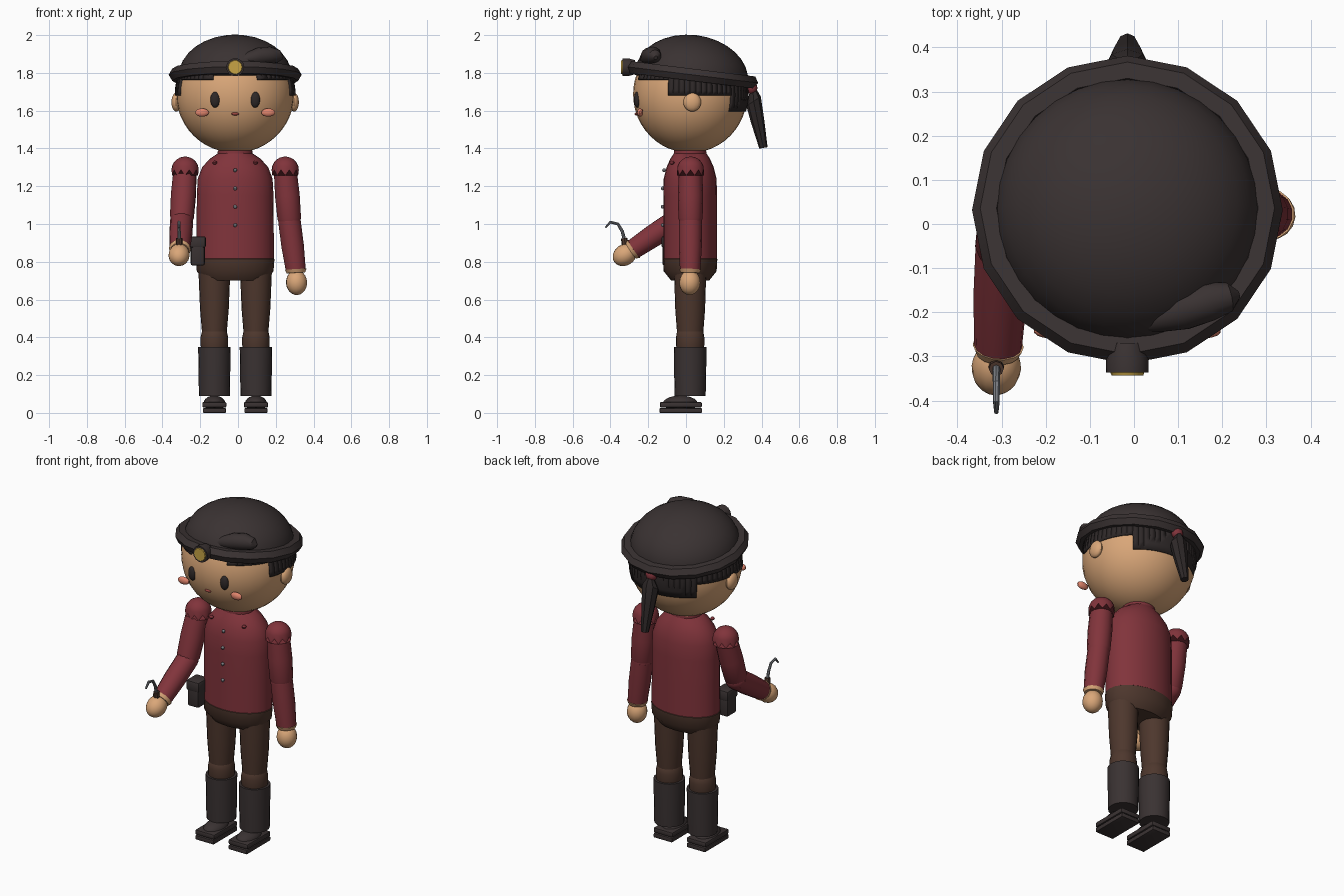
import bpy, bmesh, math
from mathutils import Vector, Matrix

if "Cube" in bpy.data.objects:
    bpy.data.objects.remove(bpy.data.objects["Cube"])

CX, CY = -0.015, 0.022          # body axis
HEAD = Vector((CX, CY, 1.687))
HR = Vector((0.312, 0.302, 0.31))


def mat(name, r, g, b):
    m = bpy.data.materials.new(name)
    m.diffuse_color = (r, g, b, 1)
    m.use_nodes = True
    m.node_tree.nodes["Principled BSDF"].inputs["Base Color"].default_value = m.diffuse_color
    return m


CAP = mat("charcoal", .042, .032, .032)
HAIR = mat("dark hair", .027, .021, .021)
SKIN = mat("skin", .70, .385, .19)
RED = mat("wine red", .22, .034, .044)
BROWN = mat("brown cloth", .075, .038, .026)
GOLD = mat("gold", .57, .37, .06)
PINK = mat("pink", .74, .23, .15)
LIP = mat("lip red", .32, .06, .05)
METAL = mat("grey metal", .20, .21, .23)


def finish(name, bm, *mats):
    bmesh.ops.recalc_face_normals(bm, faces=bm.faces)
    me = bpy.data.meshes.new(name)
    bm.to_mesh(me)
    bm.free()
    for m in mats:
        me.materials.append(m)
    ob = bpy.data.objects.new(name, me)
    bpy.context.collection.objects.link(ob)
    return ob


def ball(name, c, r, m, u=20, v=14, rot=None):
    bm = bmesh.new()
    M = Matrix.Translation(c) @ (rot or Matrix()) @ Matrix.Diagonal((*r, 1))
    bmesh.ops.create_uvsphere(bm, u_segments=u, v_segments=v, radius=1, matrix=M)
    return finish(name, bm, m)


def box(name, c, size, m, bevel=0.0):
    bm = bmesh.new()
    bmesh.ops.create_cube(bm, size=1, matrix=Matrix.Translation(c) @ Matrix.Diagonal((*size, 1)))
    if bevel:
        bmesh.ops.bevel(bm, geom=bm.edges[:], offset=bevel, segments=2, profile=.5, affect='EDGES')
    return finish(name, bm, m)


def skin_rings(bm, rings):
    loops = [[bm.verts.new(p) for p in r] for r in rings]
    n = len(loops[0])
    for a, b in zip(loops, loops[1:]):
        for i in range(n):
            bm.faces.new((a[i], a[(i + 1) % n], b[(i + 1) % n], b[i]))
    bm.faces.new(loops[0])
    bm.faces.new(loops[-1])


def lathe(name, x, y, prof, *mats, seg=20):
    """prof: (z, rx, ry) from bottom to top"""
    bm = bmesh.new()
    ang = [2 * math.pi * i / seg for i in range(seg)]
    skin_rings(bm, [[(x + rx * math.cos(a), y + ry * math.sin(a), z) for a in ang] for z, rx, ry in prof])
    return finish(name, bm, *mats)


def limb(name, pts, m, seg=14):
    """pts: (x, y, z, radius) along a path"""
    P = [Vector(p[:3]) for p in pts]
    rings = []
    for i, p in enumerate(P):
        d = (P[min(i + 1, len(P) - 1)] - P[max(i - 1, 0)]).normalized()
        s = d.cross(Vector((.97, 0, .24)) if abs(d.x) < .8 else Vector((0, 1, 0))).normalized()
        t = d.cross(s)
        rings.append([p + pts[i][3] * (s * math.cos(2 * math.pi * k / seg) + t * math.sin(2 * math.pi * k / seg))
                      for k in range(seg)])
    bm = bmesh.new()
    skin_rings(bm, rings)
    return finish(name, bm, m)


# head, open under the cap
head = ball("head", HEAD, HR, SKIN, 32, 24)
bm = bmesh.new()
bm.from_mesh(head.data)
bmesh.ops.delete(bm, geom=[v for v in bm.verts if v.co.z > 1.88], context='VERTS')
bm.to_mesh(head.data)
bm.free()

# hair: stepped strip hugging the head
def hair_low(x, y):
    if y > 0.24:
        return 1.595
    if y > -0.10:
        return 1.68
    return 1.79 if abs(x - CX) < 0.115 else 1.765

bm = bmesh.new()
N = 64
for k in range(N):
    mid = 2 * math.pi * (k + .5) / N
    low = hair_low(HEAD.x + HR.x * math.cos(mid), HEAD.y + HR.y * math.sin(mid))
    top = 1.785 - 0.12 * HR.y * math.sin(mid)
    cols = []
    for a in (2 * math.pi * k / N, 2 * math.pi * (k + 1) / N):
        col = []
        for j in range(5):
            z = low + (top - low) * j / 4
            f = 1.025 * math.sqrt(max(0, 1 - ((z - HEAD.z) / HR.z) ** 2))
            col.append(bm.verts.new((HEAD.x + HR.x * f * math.cos(a), HEAD.y + HR.y * f * math.sin(a), z)))
        cols.append(col)
    for j in range(4):
        bm.faces.new((cols[0][j], cols[1][j], cols[1][j + 1], cols[0][j + 1]))
bmesh.ops.remove_doubles(bm, verts=bm.verts, dist=.0005)
hair = finish("hair", bm, HAIR)
hair.modifiers.new("thickness", 'SOLIDIFY').thickness = 0.012

# cap: dome and rolled brim, tipped back
TILT = Matrix.Rotation(math.radians(-7), 4, 'X')
bm = bmesh.new()
bmesh.ops.create_uvsphere(bm, u_segments=32, v_segments=16, radius=1)
bmesh.ops.delete(bm, geom=[v for v in bm.verts if v.co.z < -.01], context='VERTS')
bm.transform(Matrix.Translation((CX, .03, 1.782)) @ TILT @ Matrix.Diagonal((.3, .3, .219, 1)))
finish("cap_dome", bm, CAP)
bpy.ops.mesh.primitive_torus_add(major_segments=16, minor_segments=6, major_radius=.315, minor_radius=.037,
                                 location=(CX, .032, 1.79), rotation=(math.radians(-7), 0, 0))
brim = bpy.context.object
brim.name = "cap_brim"
brim.data.materials.append(CAP)

# lump on the cap, tapering towards the middle
limb("cap_lump", [(-.005, -.235, 1.86, .005), (.05, -.215, 1.875, .032), (.11, -.195, 1.888, .046),
                  (.17, -.175, 1.893, .046), (.215, -.165, 1.888, .034), (.236, -.16, 1.88, .01)], CAP)

# cap lamp
limb("lamp_body", [(CX, -.27, 1.83, .038), (CX, -.305, 1.83, .048), (CX, -.337, 1.83, .048)], CAP)
limb("lamp_lens", [(CX, -.335, 1.83, .039), (CX, -.343, 1.83, .036)], GOLD)

# knot and tail at the back
ball("tail_tie", (CX, .348, 1.72), (.034, .03, .034), RED, 12, 8)
bm = bmesh.new()
ang = [math.pi * i / 4 for i in range(8)]
skin_rings(bm, [[(CX + rx * math.cos(a), y + ry * math.sin(a), z + s * math.sin(a)) for a in ang]
                for y, z, rx, ry, s in ((.41, 1.403, .022, .022, .004), (.378, 1.55, .04, .035, .01),
                                        (.358, 1.65, .05, .038, .025), (.355, 1.70, .02, .02, .01))])
finish("hair_tail", bm, HAIR)

# face and ears
for s, side in ((-1, "right"), (1, "left")):
    ball("ear_" + side, (CX + s * .312, .033, 1.645), (.026, .047, .05), SKIN, 14, 10)
    ball("eye_" + side, (CX + s * .106, -.258, 1.658), (.026, .018, .042), HAIR, 14, 10)
    ball("cheek_" + side, (CX + s * .175, -.243, 1.59), (.037, .016, .022), PINK, 14, 10)
ball("mouth", (CX, -.262, 1.583), (.021, .01, .008), LIP, 12, 8)

# torso: tunic with brown lower band
body = lathe("tunic", CX, CY, [
    (.70, .165, .10), (.75, .203, .14), (.815, .208, .144), (.817, .205, .142), (1.0, .204, .142),
    (1.15, .203, .142), (1.24, .198, .14), (1.30, .175, .125), (1.345, .135, .105), (1.375, .09, .085)],
    RED, BROWN, seg=24)
for f in body.data.polygons:
    if f.center.z < .8165:
        f.material_index = 1
lathe("collar", CX, CY, [(1.34, .095, .088), (1.388, .092, .085)], RED)
for i in range(4):
    ball("button", (CX, -.123 + .007 * (i == 0), 1.285 - .097 * i), (.01, .01, .01), METAL, 8, 6)
for s in (-1, 1):
    ball("collar_stud", (CX + s * .108, -.075, 1.325), (.012, .014, .01), RED, 8, 6)

# belt pouch
box("pouch", (-.213, -.08, .857), (.075, .09, .155), CAP, .012)
box("pouch_flap", (-.213, -.08, .905), (.085, .10, .06), CAP, .01)

# arms
def arm(side, sh, el, wr, ha):
    sh, el, wr, ha = map(Vector, (sh, el, wr, ha))
    n1 = sh.lerp(el, .93)
    n2 = el.lerp(wr, .08)
    limb("upper_arm_" + side, [(*sh, .062), (*sh.lerp(el, .5), .067), (*n1, .064), (*n2, .052)], RED)
    ball("elbow_" + side, el, (.061,) * 3, RED, 14, 10)
    limb("forearm_" + side, [(*el, .061), (*el.lerp(wr, .5), .061), (*wr, .054)], RED)
    d = (ha - wr).normalized()
    limb("wrist_" + side, [(*(wr - d * .005), .058), (*(wr + d * .014), .05)], SKIN)
    rot = d.to_track_quat('Z', 'Y').to_matrix().to_4x4()
    ball("hand_" + side, ha, (.056, .056, .066), SKIN, 16, 12, rot)
    # shoulder cap with scalloped hem
    bm = bmesh.new()
    rings = []
    for j in range(6):
        t = math.radians(5 + 17 * j)
        rings.append([(sh.x + .072 * math.sin(t) * math.cos(k * math.pi / 10),
                       sh.y + .072 * math.sin(t) * math.sin(k * math.pi / 10),
                       sh.z + .07 * math.cos(t) - (.03 * (k % 2) if j == 5 else 0)) for k in range(20)])
    skin_rings(bm, rings)
    finish("shoulder_cap_" + side, bm, RED)

arm("left", (.25, .024, 1.287), (.273, .024, 1.01), (.306, .022, .755), (.31, .02, .69))
arm("right", (-.28, .024, 1.287), (-.298, -.05, 1.02), (-.308, -.28, .866), (-.312, -.325, .836))

# hooked tool in the right hand
X = -.312
limb("tool_handle", [(X, -.318, .865, .018), (X, -.328, .925, .017)], BROWN, 8)
limb("tool_hook", [(X, -.327, .92, .009), (X, -.337, .96, .009), (X, -.36, 1.0, .008),
                   (X, -.40, 1.01, .008), (X, -.427, .98, .005)], METAL, 8)

# legs, boots and shoes
for s, side in ((-1, "right"), (1, "left")):
    x = CX + s * .11
    lathe("trouser_" + side, x, CY, [(.43, .066, .07), (.55, .076, .079), (.74, .084, .085)], BROWN)
    lathe("knee_" + side, x, CY, [(.33, .068, .07), (.36, .073, .075), (.40, .073, .075), (.43, .066, .07),
                                  (.44, .06, .06)], BROWN)
    lathe("boot_" + side, x, CY, [(.09, .082, .082), (.22, .084, .085), (.35, .086, .086)], CAP)
    ball("shoe_top_" + side, (x, -.03, .05), (.058, .092, .042), CAP, 16, 10)
    box("shoe_mid_" + side, (x, -.027, .043), (.128, .222, .03), CAP, .008)
    box("shoe_sole_" + side, (x, -.027, .0125), (.122, .225, .025), CAP, .004)

# smooth shading with sharp edges kept
bpy.ops.object.select_all(action='SELECT')
bpy.context.view_layer.objects.active = body
bpy.ops.object.shade_smooth_by_angle(angle=math.radians(35))
